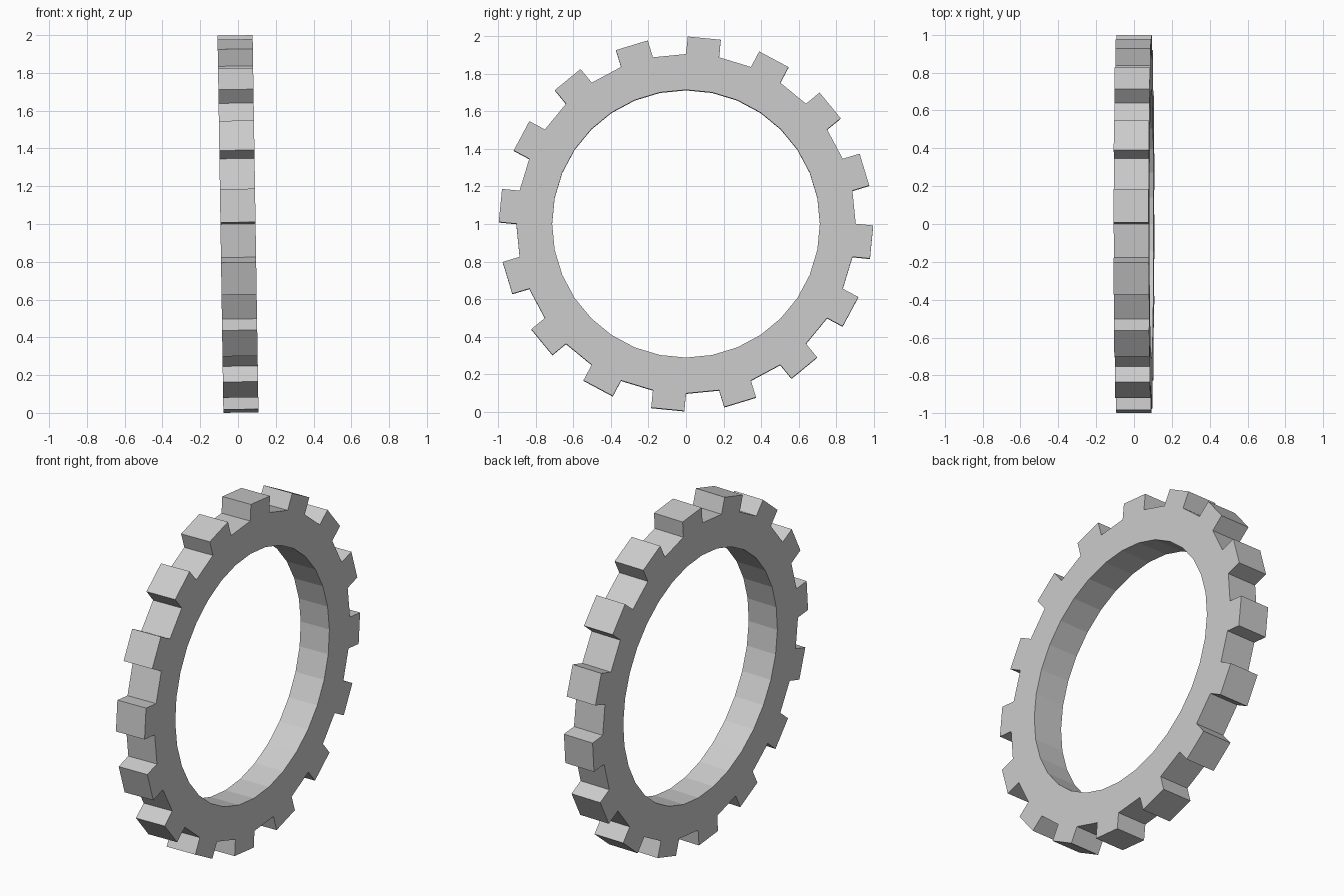
import bpy, bmesh, math
from mathutils import Vector

if "Cube" in bpy.data.objects:
    bpy.data.objects.remove(bpy.data.objects["Cube"])

SEGMENTS = 32          # every second segment carries a tooth
INNER_R, ROOT_R = 0.714, 0.905
TOOTH_H = 0.094
WIDTH = 0.186
TILT = -0.0155

grey = bpy.data.materials.new("plain_grey")
grey.diffuse_color = (0.6, 0.6, 0.6, 1)
grey.use_nodes = True
grey.node_tree.nodes["Principled BSDF"].inputs["Base Color"].default_value = grey.diffuse_color

bm = bmesh.new()


def ring(radius, x):
    """Circle of vertices around the x axis, starting at the top."""
    step = 2 * math.pi / SEGMENTS
    return [bm.verts.new((x, radius * math.sin(i * step), radius * math.cos(i * step)))
            for i in range(SEGMENTS)]


# Annular body: four loops bridged all the way round
h = WIDTH / 2
loops = [ring(INNER_R, -h), ring(ROOT_R, -h), ring(ROOT_R, h), ring(INNER_R, h)]
rim = []
for j in range(4):
    a, b = loops[j], loops[(j + 1) % 4]
    for i in range(SEGMENTS):
        n = (i + 1) % SEGMENTS
        face = bm.faces.new((a[i], a[n], b[n], b[i]))
        if j == 1:
            rim.append(face)
bmesh.ops.recalc_face_normals(bm, faces=bm.faces[:])

# Teeth: push alternate rim faces straight outwards
teeth = rim[::2]
tips = bmesh.ops.extrude_discrete_faces(bm, faces=teeth)["faces"]
for face in tips:
    centre = face.calc_center_median()
    outward = Vector((0, centre.y, centre.z)).normalized()
    bmesh.ops.translate(bm, verts=face.verts[:], vec=outward * TOOTH_H)
bmesh.ops.recalc_face_normals(bm, faces=bm.faces[:])

mesh = bpy.data.meshes.new("ring_gear")
bm.to_mesh(mesh)
bm.free()
mesh.materials.append(grey)

gear = bpy.data.objects.new("ring_gear", mesh)
gear.location = (0, 0, 1)
gear.rotation_euler = (0, TILT, 0)
bpy.context.collection.objects.link(gear)
